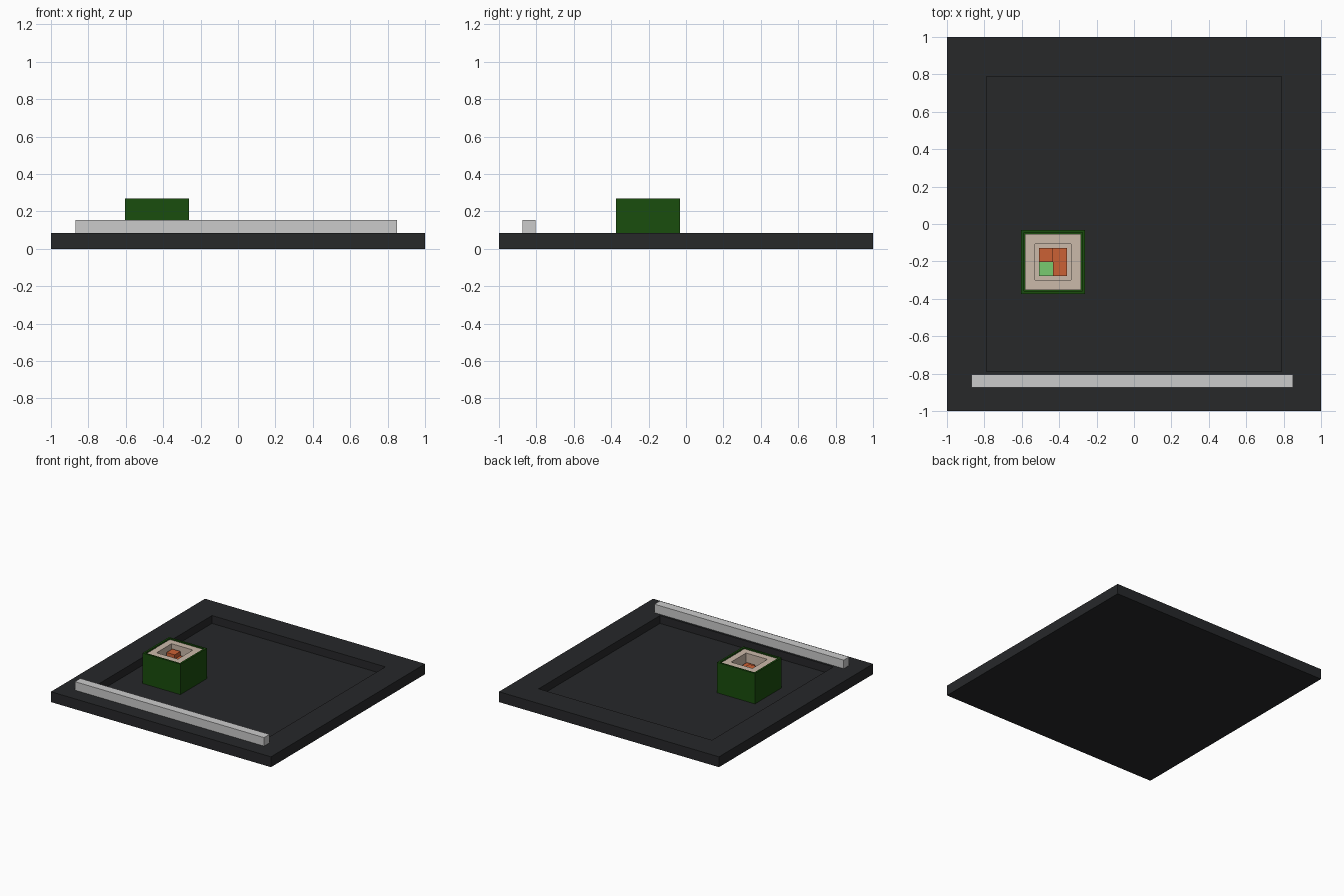
import bpy, bmesh

if "Cube" in bpy.data.objects:
    bpy.data.objects.remove(bpy.data.objects["Cube"])


def material(name, rgb):
    m = bpy.data.materials.new(name)
    m.diffuse_color = (*rgb, 1)
    m.use_nodes = True
    m.node_tree.nodes["Principled BSDF"].inputs["Base Color"].default_value = m.diffuse_color
    return m


def finish(name, bm, mat):
    bmesh.ops.recalc_face_normals(bm, faces=bm.faces)
    me = bpy.data.meshes.new(name)
    bm.to_mesh(me)
    bm.free()
    ob = bpy.data.objects.new(name, me)
    bpy.context.collection.objects.link(ob)
    if mat:
        me.materials.append(mat)
    return ob


def box(name, lo, hi, mat=None):
    bm = bmesh.new()
    bmesh.ops.create_cube(bm, size=1)
    for v in bm.verts:
        v.co = [(a + b) / 2 + c * (b - a) for a, b, c in zip(lo, hi, v.co)]
    return finish(name, bm, mat)


def tray(name, lo, hi, rim, floor, mat):
    """Box with a square recess: inset the top face and push it down."""
    bm = bmesh.new()
    bmesh.ops.create_cube(bm, size=1)
    for v in bm.verts:
        v.co = [(a + b) / 2 + c * (b - a) for a, b, c in zip(lo, hi, v.co)]
    bm.normal_update()
    top = max(bm.faces, key=lambda f: f.calc_center_median().z)
    bmesh.ops.inset_region(bm, faces=[top], thickness=rim)
    well = bmesh.ops.extrude_discrete_faces(bm, faces=[top])["faces"][0]
    for v in well.verts:
        v.co.z = floor
    return finish(name, bm, mat)


black = material("black_lacquer", (0.02, 0.021, 0.023))
seaweed = material("seaweed_green", (0.01, 0.075, 0.004))
rice = material("rice_cream", (0.6, 0.49, 0.4))
orange = material("fish_orange", (0.6, 0.12, 0.035))
green = material("cucumber_green", (0.19, 0.6, 0.16))

# Plate with a shallow square well
tray("plate", (-1, -1, 0), (1, 1, 0.085), 0.3, 0.02, black)

# Stick resting on the front rim
box("stick", (-0.87, -0.875, 0.085), (0.85, -0.805, 0.155))

# Roll: seaweed wrapper around rice with a central hollow
cx, cy = -0.433, -0.203
tray("seaweed_wrap", (cx - 0.172, cy - 0.172, 0.02),
     (cx + 0.172, cy + 0.172, 0.27), 0.022, 0.1, seaweed)
cy = -0.197
tray("rice", (cx - 0.15, -0.353, 0.1), (cx + 0.15, -0.053, 0.264), 0.075, 0.12, rice)

# Fillings at different heights inside the hollow
cy, s, z = -0.203, 0.075, 0.12
box("fish_back", (cx - s, cy, z), (cx, cy + s, 0.235), orange)
box("fish_side", (cx, cy - s, z), (cx + s, cy + s, 0.2), orange)
box("cucumber", (cx - s, cy - s, z), (cx, cy, 0.19), green)
